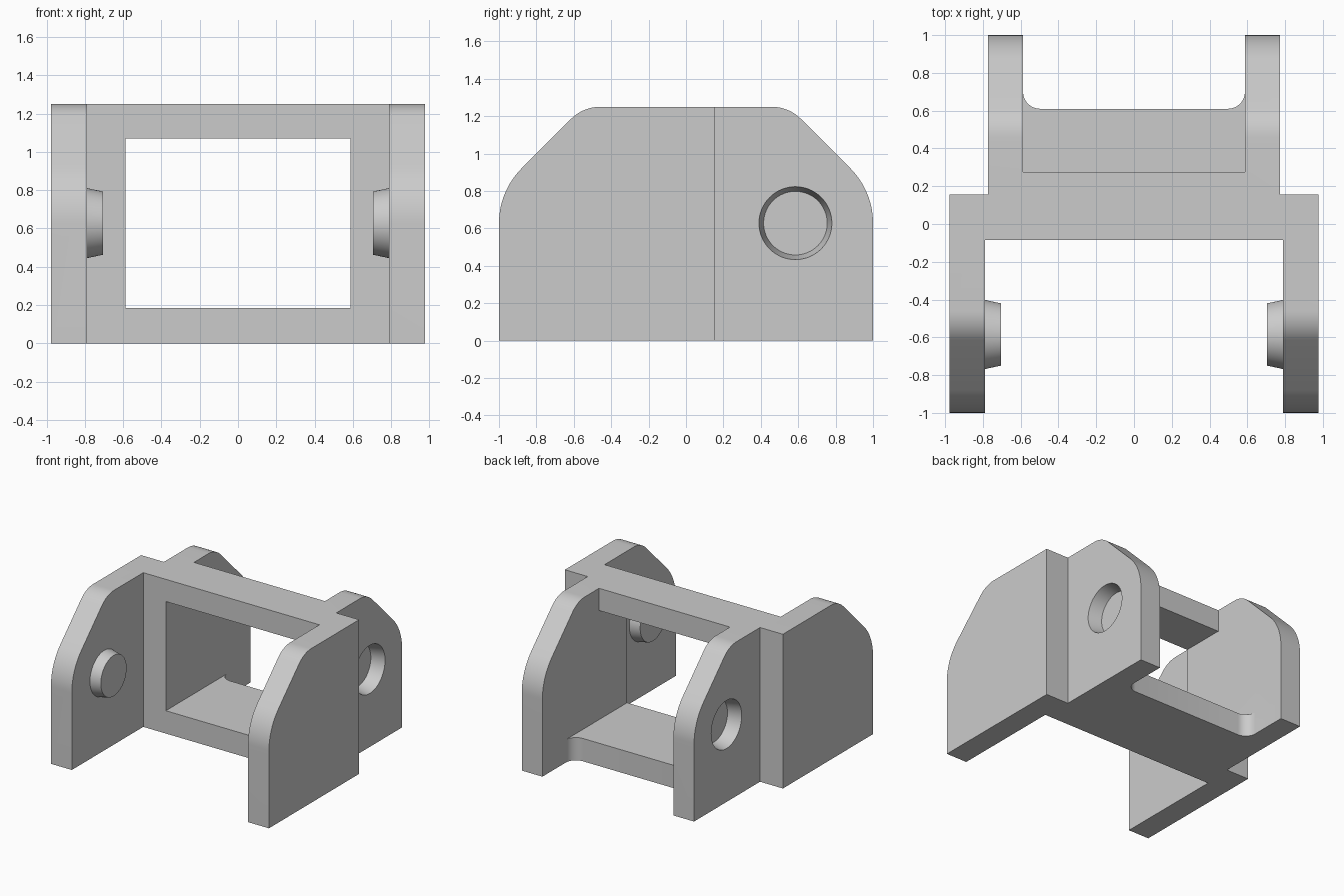
import bpy
import bmesh
from math import pi, sin, cos
from mathutils import Matrix, Vector

cube = bpy.data.objects.get("Cube")
if cube:
    bpy.data.objects.remove(cube, do_unlink=True)

grey = bpy.data.materials.new("plain_grey")
grey.use_nodes = True
grey.diffuse_color = (0.6, 0.6, 0.6, 1)
grey.node_tree.nodes["Principled BSDF"].inputs["Base Color"].default_value = (0.6, 0.6, 0.6, 1)

HEIGHT = 1.25
INNER, REAR_OUT = 0.5875, 0.7725     # rear arm faces
FRONT_IN, OUTER = 0.79, 0.9775       # front arm faces
STEP = 0.155                         # where front arms stop
PIVOT_Y, PIVOT_Z = 0.585, 0.628


def finish(name, bm):
    bmesh.ops.recalc_face_normals(bm, faces=bm.faces)
    mesh = bpy.data.meshes.new(name)
    bm.to_mesh(mesh)
    bm.free()
    mesh.materials.append(grey)
    obj = bpy.data.objects.new(name, mesh)
    bpy.context.collection.objects.link(obj)
    return obj


def prism(name, points, direction):
    """Extrude a closed outline of 3D points."""
    bm = bmesh.new()
    face = bm.faces.new([bm.verts.new(p) for p in points])
    grown = bmesh.ops.extrude_face_region(bm, geom=[face])["geom"]
    verts = [g for g in grown if isinstance(g, bmesh.types.BMVert)]
    bmesh.ops.translate(bm, verts=verts, vec=Vector(direction))
    return finish(name, bm)


def cone(name, x, y, r_in, r_out, depth, side):
    """Tapered disc along x; r_in lies toward the centre line."""
    bm = bmesh.new()
    bmesh.ops.create_cone(bm, cap_ends=True, segments=64, radius1=r_in, radius2=r_out,
                          depth=depth, matrix=Matrix.Translation((side * x, y, PIVOT_Z))
                          @ Matrix.Rotation(side * pi / 2, 4, "Y"))
    return finish(name, bm)


def arc(cx, cy, r, start, end, steps):
    angles = [start + (end - start) * i / steps for i in range(steps + 1)]
    return [(cx + r * cos(a), cy + r * sin(a)) for a in angles]


def combine(body, tool, operation):
    mod = body.modifiers.new(operation.lower(), "BOOLEAN")
    mod.object, mod.operation, mod.solver = tool, operation, "EXACT"
    bpy.context.view_layer.objects.active = body
    bpy.ops.object.modifier_apply(modifier=mod.name)
    bpy.data.objects.remove(tool, do_unlink=True)


# Plan outline: wide front fork, narrow rear fork with filleted web
fillet = 0.09
half = [(FRONT_IN, -0.085), (FRONT_IN, -1), (OUTER, -1), (OUTER, STEP),
        (REAR_OUT, STEP), (REAR_OUT, 1), (INNER, 1)]
half += arc(INNER - fillet, 0.61 + fillet, fillet, 0, -pi / 2, 8)
plan = half + [(-x, y) for x, y in reversed(half)]
body = prism("link_body", [(x, y, 0) for x, y in plan], (0, 0, HEIGHT))

# Side outline: rounded shoulders at both ends
big, small = 1 - PIVOT_Y, 0.22
tan8 = 2 ** 0.5 - 1
top_y = PIVOT_Y + big * 2 ** 0.5 + PIVOT_Z - HEIGHT - small * tan8
shoulder = [(1, 0)] + arc(PIVOT_Y, PIVOT_Z, big, 0, pi / 4, 14)
shoulder += arc(top_y, HEIGHT - small, small, pi / 4, pi / 2, 10)
side_outline = shoulder + [(-y, z) for y, z in reversed(shoulder)]
combine(body, prism("side_trim", [(-1.2, y, z) for y, z in side_outline], (2.4, 0, 0)),
        "INTERSECT")

# Window through the link, opening upward behind the top bar
opening = [(-0.3, 0.185), (1.2, 0.185), (1.2, 1.4), (0.275, 1.4), (0.275, 1.07), (-0.3, 1.07)]
combine(body, prism("window_cutter", [(-INNER, y, z) for y, z in opening], (2 * INNER, 0, 0)),
        "DIFFERENCE")

# Blind tapered sockets in the rear arms, matching pegs in the front arms
depth, slope = 0.11, 0.025 / 0.11
extra = 0.04
for side, label in ((1, "left"), (-1, "right")):
    socket = cone("socket_cutter", REAR_OUT + (extra - depth) / 2, PIVOT_Y,
                  0.17, 0.195 + extra * slope, depth + extra, side)
    combine(body, socket, "DIFFERENCE")
    cone(label + "_peg", (0.705 + FRONT_IN) / 2, -PIVOT_Y, 0.165, 0.183,
         FRONT_IN - 0.705, side)

# Smooth curves, crisp edges
bpy.ops.object.select_all(action="DESELECT")
for obj in bpy.context.scene.objects:
    if obj.type == "MESH":
        obj.select_set(True)
bpy.context.view_layer.objects.active = body
bpy.ops.object.shade_smooth_by_angle(angle=pi / 7)
